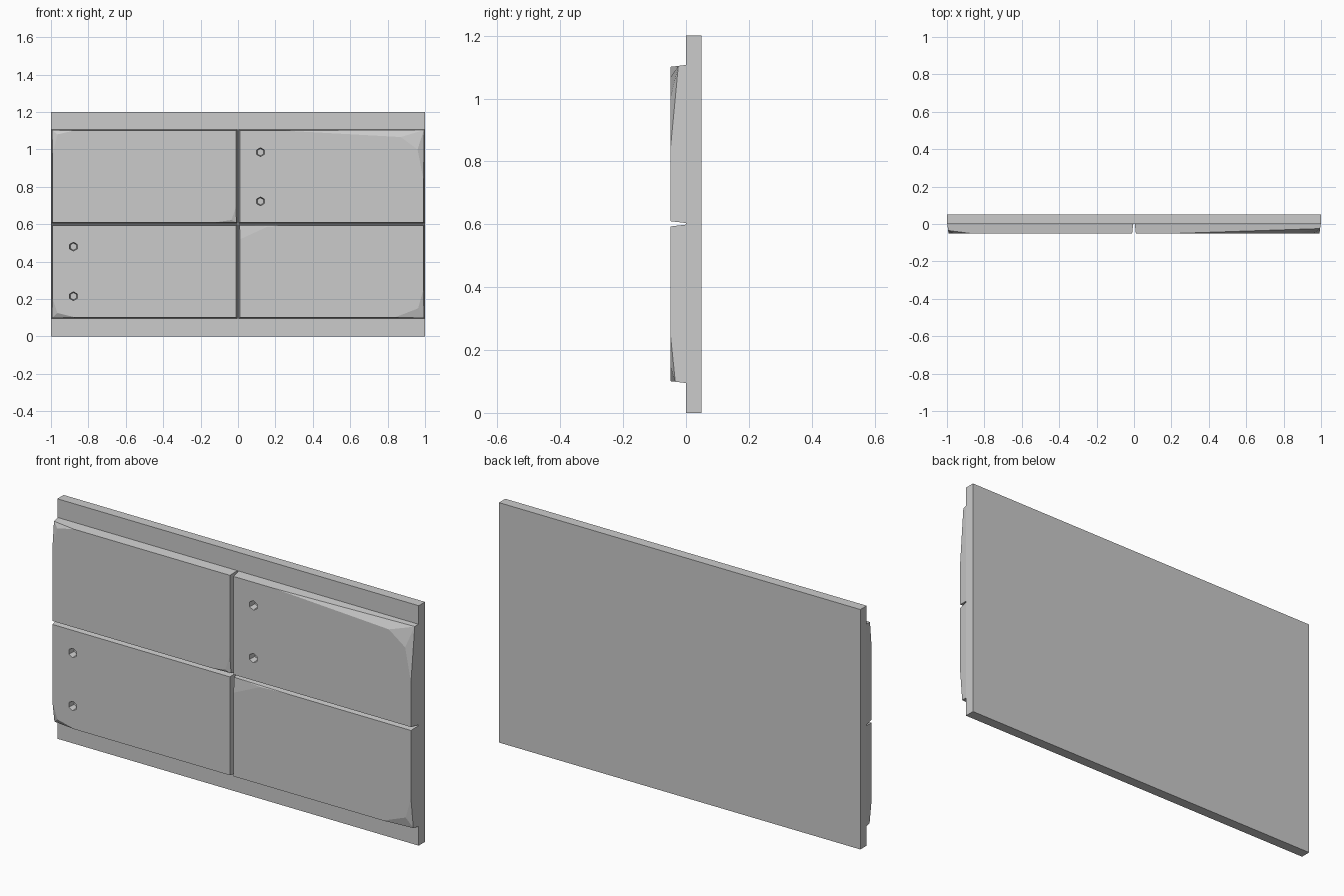
import bpy, bmesh
from mathutils import Vector, Matrix
from math import radians

if "Cube" in bpy.data.objects:
    bpy.data.objects.remove(bpy.data.objects["Cube"])

FRONT, JOINT, BACK = -0.05, 0.0, 0.05
INSET = 0.006


def new_object(name, bm):
    bmesh.ops.recalc_face_normals(bm, faces=bm.faces)
    mesh = bpy.data.meshes.new(name)
    bm.to_mesh(mesh)
    bm.free()
    obj = bpy.data.objects.new(name, mesh)
    bpy.context.collection.objects.link(obj)
    return obj


def block(x0, x1, z0, z1, y0, y1, inset=0.0):
    """Box whose y0 side is inset on all four edges."""
    bm = bmesh.new()
    rings = []
    for y, i in ((y0, inset), (y1, 0)):
        rings.append([bm.verts.new((x, y, z)) for x, z in
                      ((x0 + i, z0 + i), (x1 - i, z0 + i), (x1 - i, z1 - i), (x0 + i, z1 - i))])
    a, b = rings
    bm.faces.new(a)
    bm.faces.new(b[::-1])
    for k in range(4):
        n = (k + 1) % 4
        bm.faces.new((a[k], b[k], b[n], a[n]))
    bmesh.ops.recalc_face_normals(bm, faces=bm.faces)
    return bm


def chip(bm, apex, line):
    """Worn corner: planes through a recessed apex and successive points on the front face."""
    apex = Vector(apex)
    pts = [Vector((x, FRONT, z)) for x, z in line]
    for p, q in zip(pts, pts[1:]):
        normal = (p - apex).cross(q - apex).normalized()
        if normal.y > 0:
            normal = -normal
        cut = bmesh.ops.bisect_plane(bm, geom=bm.verts[:] + bm.edges[:] + bm.faces[:],
                                     plane_co=apex, plane_no=normal, dist=1e-6, clear_outer=True)
        edges = [e for e in bm.edges if e.is_boundary]
        if edges:
            bmesh.ops.holes_fill(bm, edges=edges, sides=0)


def drill(obj, holes):
    """Six-sided tapered bolt recesses in the front face."""
    bm = bmesh.new()
    for x, z in holes:
        m = Matrix.Translation((x, FRONT + 0.01, z)) @ Matrix.Rotation(radians(90), 4, 'X')
        bmesh.ops.create_cone(bm, cap_ends=True, segments=6, radius1=0.019, radius2=0.026,
                              depth=0.05, matrix=m)
    cutter = new_object("bolt_hole_cutter", bm)
    cutter.hide_render = True
    mod = obj.modifiers.new("bolt_holes", 'BOOLEAN')
    mod.operation = 'DIFFERENCE'
    mod.solver = 'EXACT'
    mod.object = cutter
    bpy.context.view_layer.objects.active = obj
    bpy.ops.object.modifier_apply(modifier=mod.name)
    bpy.data.objects.remove(cutter)


# Backing slab
new_object("backing_slab", block(-1, 1, 0, 1.2, JOINT, BACK))

# Four facing plates: extents, chipped corners (apex, outline) and bolt holes
L, R = (-0.998, -0.004), (0.004, 0.998)
LOW, HIGH = (0.095, 0.599), (0.604, 1.107)
plates = {
    "upper_left_plate": (L, HIGH, [
        ((-0.994, -0.035, 1.102), [(-0.99, 0.98), (-0.965, 1.08), (-0.88, 1.10)]),
        ((-0.009, -0.042, 0.609), [(-0.12, 0.61), (-0.035, 0.622), (-0.012, 0.69)])], []),
    "upper_right_plate": (R, HIGH, [
        ((0.994, -0.025, 1.103), [(0.23, 1.101), (0.87, 1.066), (0.96, 1.0), (0.991, 0.84)])],
        [(0.12, 0.985), (0.12, 0.722)]),
    "lower_left_plate": (L, LOW, [
        ((-0.994, -0.031, 0.099), [(-0.99, 0.2), (-0.965, 0.125), (-0.87, 0.102)])],
        [(-0.88, 0.48), (-0.88, 0.215)]),
    "lower_right_plate": (R, LOW, [
        ((0.994, -0.034, 0.099), [(0.84, 0.102), (0.963, 0.15), (0.991, 0.25)]),
        ((0.009, -0.042, 0.596), [(0.32, 0.593), (0.16, 0.588), (0.012, 0.52)])], []),
}
for name, (xs, zs, chips, holes) in plates.items():
    bm = block(*xs, *zs, FRONT, JOINT, INSET)
    for apex, line in chips:
        chip(bm, apex, line)
    plate = new_object(name, bm)
    if holes:
        drill(plate, holes)
